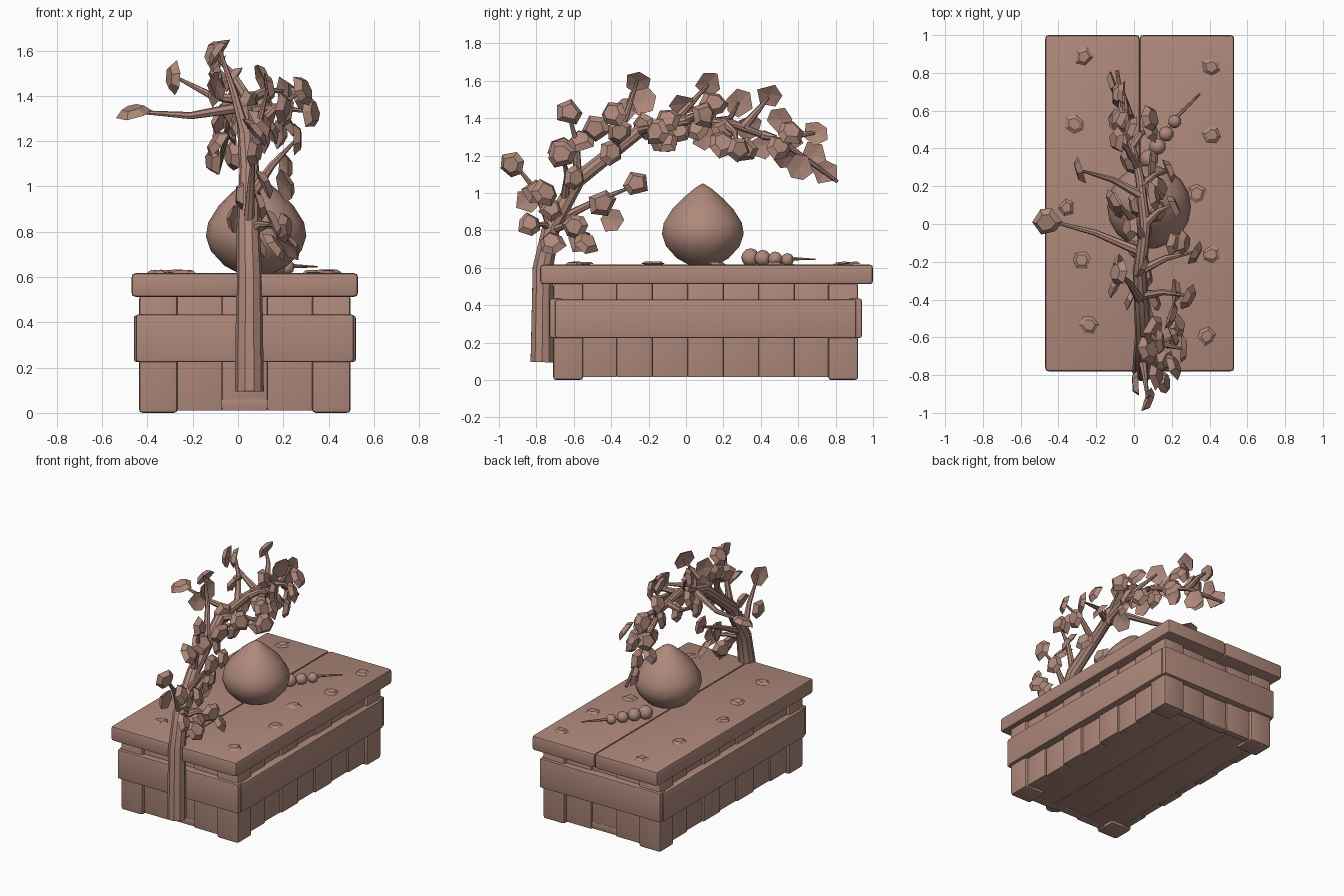
import bpy, bmesh, math, random
from mathutils import Vector, Matrix

if "Cube" in bpy.data.objects:
    bpy.data.objects.remove(bpy.data.objects["Cube"])

random.seed(4)
brown = bpy.data.materials.new("dusty_brown")
brown.diffuse_color = (0.43, 0.25, 0.2, 1)
brown.use_nodes = True
brown.node_tree.nodes["Principled BSDF"].inputs["Base Color"].default_value = brown.diffuse_color
CX, CY = 0.03, 0.105      # centre of the crate


def rnd(a):
    return random.uniform(-a, a)


def finish(name, bm, smooth=True):
    me = bpy.data.meshes.new(name)
    bmesh.ops.recalc_face_normals(bm, faces=bm.faces)
    bm.to_mesh(me)
    bm.free()
    ob = bpy.data.objects.new(name, me)
    bpy.context.collection.objects.link(ob)
    me.materials.append(brown)
    if smooth:
        bpy.ops.object.select_all(action='DESELECT')
        ob.select_set(True)
        bpy.context.view_layer.objects.active = ob
        bpy.ops.object.shade_smooth_by_angle(angle=math.radians(35))


def box(name, x, y, sx, sy, z0, z1, bevel=0.012):
    """Bevelled box centred on x, y relative to the crate centre."""
    bm = bmesh.new()
    bmesh.ops.create_cube(bm, size=1)
    bmesh.ops.scale(bm, verts=bm.verts, vec=(sx, sy, z1 - z0))
    bmesh.ops.translate(bm, verts=bm.verts, vec=(CX + x, CY + y, (z0 + z1) / 2))
    bmesh.ops.bevel(bm, geom=bm.edges[:], offset=bevel, segments=2, profile=0.6, affect='EDGES')
    finish(name, bm)


def tube(name, pts, r0, r1, sides=8):
    """Branch through the points, tapering evenly from r0 to r1."""
    bm = bmesh.new()
    rings = []
    last = len(pts) - 1
    for i, p in enumerate(pts):
        d = (pts[min(i + 1, last)] - pts[max(i - 1, 0)]).normalized()
        ref = rings and (rings[-1][0].co - pts[i - 1]) or Vector((1, 0.01, 0.02))
        u = (ref - d * ref.dot(d)).normalized()
        w = d.cross(u)
        r = r0 + (r1 - r0) * i / last
        turn = [2 * math.pi * k / sides for k in range(sides)]
        rings.append([bm.verts.new(p + (u * math.cos(a) + w * math.sin(a)) * r) for a in turn])
    for a, b in zip(rings, rings[1:]):
        for k in range(sides):
            j = (k + 1) % sides
            bm.faces.new((a[k], a[j], b[j], b[k]))
    bm.faces.new(rings[0])
    bm.faces.new(rings[-1])
    finish(name, bm)


def leaf(name, pos, normal, r, thick):
    """Irregular five or six sided leaf: dished front, domed back."""
    bm = bmesh.new()
    n = random.choice((5, 6, 6))
    outer, inner = [], []
    for k in range(n):
        a, q = 2 * math.pi * (k + rnd(.15)) / n, r * (1 + rnd(.12))
        c, s = q * math.cos(a), q * math.sin(a)
        outer.append(bm.verts.new((c, s, 0)))
        inner.append(bm.verts.new((.62 * c, .62 * s, thick)))
    dip = bm.verts.new((0, 0, thick * 0.35))
    bm.faces.new(inner)
    for k in range(n):
        j = (k + 1) % n
        bm.faces.new((outer[k], outer[j], inner[j], inner[k]))
        bm.faces.new((outer[j], outer[k], dip))
    rot = Vector(normal).to_track_quat('Z', 'Y').to_matrix().to_4x4()
    bm.transform(Matrix.Translation(pos) @ rot @ Matrix.Rotation(rnd(3), 4, 'Z'))
    finish(name, bm, False)


# Crate: top boards, legs, rails, all in mirrored pairs
for s in (-1, 1):
    box("top_board", s * 0.25, 0.005, 0.5, 1.78, 0.512, 0.617, 0.02)
    for t in (-1, 1):
        box("leg", s * 0.382, t * 0.735, 0.17, 0.16, 0, 0.52, 0.018)
    box("end_rail", 0, s * 0.80, 0.96, 0.07, 0.225, 0.435)
    box("side_rail", s * 0.455, 0, 0.07, 1.61, 0.225, 0.43)
    # Recessed upright planks, alternately deeper
    for i in range(7):
        box("side_plank", s * (0.42 - 0.012 * (i % 2)), (i - 3) * 0.19, 0.05, 0.19, 0.015, 0.52, 0.006)
    for i in range(3):
        box("end_plank", (i - 1) * 0.2, s * (0.765 - 0.012 * (i % 2)), 0.2, 0.05, 0.01, 0.52, 0.006)
for i in range(3):
    box("floor_board", (i - 1) * 0.285, 0, 0.285, 1.56, 0.02, 0.06, 0.005)

# Pointed round fruit
bm = bmesh.new()
prof = [(0, .612), (.08, .618), (.14, .65), (.2, .715), (.222, .78), (.212, .84),
        (.165, .915), (.105, .975), (.045, 1.025), (0, 1.052)]
vs = [bm.verts.new((r, 0, z)) for r, z in prof]
es = [bm.edges.new(p) for p in zip(vs, vs[1:])]
bmesh.ops.spin(bm, geom=vs + es, cent=(0, 0, 0), axis=(0, 0, 1), angle=2 * math.pi, steps=18)
bmesh.ops.remove_doubles(bm, verts=bm.verts, dist=0.0005)
bmesh.ops.translate(bm, verts=bm.verts, vec=(0.08, 0.09, 0))
finish("fruit", bm)

# Shrinking beads with a stem, lying beside the fruit
for i in range(4):
    bm = bmesh.new()
    r = 0.05 - 0.005 * i
    bmesh.ops.create_icosphere(bm, subdivisions=2, radius=r)
    bmesh.ops.translate(bm, verts=bm.verts, vec=(0.08 + 0.045 * i, 0.345 + 0.066 * i, 0.617 + r * 0.75))
    finish("bead", bm)
tube("bead_stem", [Vector((0.2, 0.54, 0.65)), Vector((0.35, 0.69, 0.645))], 0.012, 0.004, 6)

# Trunk arching over the table
limb = [Vector(p) for p in ((.05, -.77, .095), (.05, -.765, .6), (.045, -.72, .82), (.05, -.58, 1.07),
                            (.03, -.25, 1.33), (.06, 0, 1.39), (.03, .25, 1.37), (-.04, .52, 1.27),
                            (-.09, .81, 1.06))]


def on_limb(t):
    i = min(int(t), len(limb) - 2)
    return limb[i].lerp(limb[i + 1], t - i)


tube("trunk", limb, 0.064, 0.01, 10)

placed = []


def foliage(p, spread, tilt=None):
    """Add a leaf near p, keeping leaves apart and inside the outline."""
    for _ in range(12):
        q = p + Vector((rnd(spread * .6), rnd(spread), rnd(spread)))
        q.y = min(max(q.y, -.925), .81)
        q.z = min(q.z, 1.6)
        if all((q - o).length > 0.1 for o in placed):
            placed.append(q)
            side = 1 if q.x > 0.03 else -1
            leaf("leaf", q, tilt or (side, rnd(.55), .3 + rnd(.5)), random.uniform(.066, .08), 0.03)
            return


# Side branches: place on the limb, then tip position
tips = [(2, .07, -.92, 1.16), (1.9, .15, -.83, .83), (1.9, .2, -.6, .82), (2.5, .25, -.66, 1.2),
        (3, .13, -.63, 1.43), (2.1, .06, -.27, 1.04), (3.5, -.08, -.26, 1.6), (3.6, .28, -.38, 1.42),
        (4, .31, -.15, 1.33), (4.4, -.46, .02, 1.33), (4.7, -.1, .12, 1.58), (5, .2, .1, 1.42),
        (5.6, -.27, .28, 1.48), (5.8, .18, .28, 1.24), (6.2, -.08, .44, 1.51), (6.6, .08, .5, 1.24),
        (7, -.05, .69, 1.32)]
for t, *tip in tips:
    a, b = on_limb(t), Vector(tip)
    mid = a.lerp(b, 0.5) + Vector((0, 0.02, -0.03 if b.x < -.2 else 0.02))
    tube("branch", [a, mid, b], 0.026, 0.007, 7)
    far = b.x < -.2
    foliage(b, 0.01, (-.2, -.3, 1) if b.x < -.4 else None)
    if not far:
        foliage(a.lerp(b, 0.8), 0.1)
        foliage(a.lerp(b, 0.55), 0.1)
for i in range(12):
    foliage(on_limb(3.4 + i * 0.418), 0.09)

# Fallen leaves along both edges of the table
for s in (-1, 1):
    for i in range(5):
        leaf("fallen_leaf", (CX + s * 0.33 + rnd(.07), -0.58 + 0.35 * i + rnd(.07), 0.619),
             (rnd(.1), rnd(.1), 1), 0.05, 0.012)
